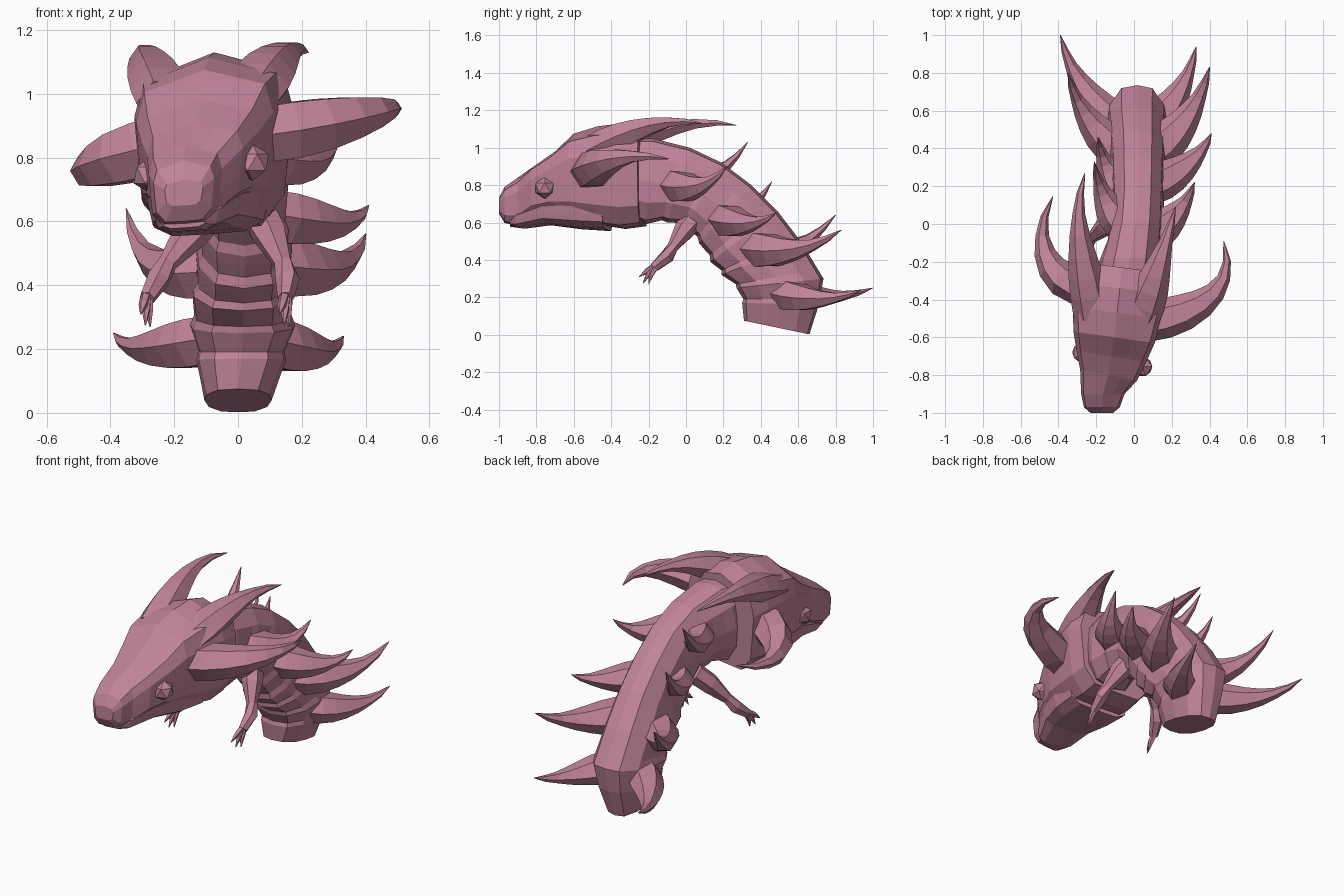
import bpy, bmesh, math
from mathutils import Vector as V

pink = bpy.data.materials.new("dusty pink")
pink.diffuse_color = (0.53, 0.23, 0.32, 1)


def loft(name, rings):
    """Skin a list of closed rings and cap both ends, flat shaded."""
    bm = bmesh.new()
    rows = [[bm.verts.new(p) for p in r] for r in rings]
    n = len(rows[0])
    for a, b in zip(rows, rows[1:]):
        for i in range(n):
            bm.faces.new((a[i], a[(i + 1) % n], b[(i + 1) % n], b[i]))
    bm.faces.new(rows[0])
    bm.faces.new(rows[-1])
    bmesh.ops.recalc_face_normals(bm, faces=bm.faces)
    me = bpy.data.meshes.new(name)
    bm.to_mesh(me)
    bm.free()
    me.materials.append(pink)
    ob = bpy.data.objects.new(name, me)
    bpy.context.collection.objects.link(ob)
    return ob


def tube(name, pts, radii, flat=1.0, sides=6):
    """Tapered tube along points; flat scales the vertical thickness."""
    pts = [V(p) for p in pts]
    rings = []
    for i, p in enumerate(pts):
        t = (pts[min(i + 1, len(pts) - 1)] - pts[max(i - 1, 0)]).normalized()
        side = t.cross(V((0, 0, 1))).normalized()
        up = side.cross(t)
        rings.append([p + side * math.cos(a) * radii[i] + up * math.sin(a) * radii[i] * flat
                      for a in (k * math.tau / sides for k in range(sides))])
    return loft(name, rings)


def horn(name, p0, p1, p2, p3, r, flat=1.0):
    """Curved horn on a cubic curve, thick at the root and running to a point."""
    p0, p1, p2, p3 = V(p0), V(p1), V(p2), V(p3)
    prof = [1.0, 1.02, 0.92, 0.74, 0.54, 0.34, 0.2, 0.02]
    pts = []
    for i in range(len(prof)):
        t = i / (len(prof) - 1)
        s = 1 - t
        pts.append(p0 * s**3 + p1 * 3 * s * s * t + p2 * 3 * s * t * t + p3 * t**3)
    return tube(name, pts, [r * k for k in prof], flat)


# Body: back point, belly point (y, z), centre x, half width
stations = [((0.66, 0.002), (0.31, 0.075), 0.00, 0.105),
            ((0.71, 0.16), (0.30, 0.17), 0.01, 0.14),
            ((0.735, 0.30), (0.27, 0.25), 0.015, 0.165),
            ((0.62, 0.49), (0.19, 0.32), 0.015, 0.16),
            ((0.49, 0.66), (0.13, 0.39), 0.02, 0.15),
            ((0.35, 0.80), (0.07, 0.49), 0.02, 0.145),
            ((0.19, 0.92), (0.00, 0.58), 0.02, 0.14),
            ((0.02, 1.00), (-0.10, 0.60), 0.01, 0.145),
            ((-0.18, 1.05), (-0.22, 0.59), -0.02, 0.165),
            ((-0.40, 1.05), (-0.40, 0.62), -0.06, 0.17)]
# Half outline across the body: (sideways, back-to-belly)
half = [(0.0, 1.0), (0.5, 0.93), (0.87, 0.55), (1.0, 0.0), (0.95, -0.5), (0.6, -0.9)]
outline = half + [(0.0, -1.0)] + [(-x, z) for x, z in half[:0:-1]]


def body_ring(back, belly, cx, hw, tuck):
    back, belly = V((0, *back)), V((0, *belly))
    mid, axis = (back + belly) / 2, (back - belly) / 2
    return [mid + V((cx + hw * u * (1 - tuck * (v < 0.2)), 0, 0))
            + axis * v * (1 - tuck * (v < -0.2)) for u, v in outline]


rings = []
for a, b in zip(stations, stations[1:]):
    for t, tuck in ((0.0, 0.0), (0.25, 0.07), (0.65, 0.03)):   # overlapping belly plates
        mix = lambda p, q: tuple(i * (1 - t) + j * t for i, j in zip(p, q))
        cx, hw = mix(a[2:], b[2:])
        if a is stations[0]:
            tuck = 0
        rings.append(body_ring(mix(a[0], b[0]), mix(a[1], b[1]), cx, hw, tuck))
rings.append(body_ring(*stations[-1], 0))
loft("body", rings)

# Head: y, centre x, half width, bottom z, top z
head = [(-1.0, -0.17, 0.06, 0.65, 0.73),
        (-0.97, -0.17, 0.095, 0.60, 0.79),
        (-0.90, -0.165, 0.115, 0.585, 0.84),
        (-0.80, -0.135, 0.15, 0.63, 0.91),
        (-0.70, -0.12, 0.185, 0.64, 0.98),
        (-0.60, -0.105, 0.215, 0.62, 1.075),
        (-0.47, -0.09, 0.235, 0.59, 1.115),
        (-0.34, -0.075, 0.245, 0.57, 1.13),
        (-0.23, -0.065, 0.235, 0.585, 1.10)]
half = [(0.0, 1.0), (0.45, 0.87), (0.88, 0.75), (1.0, 0.35), (0.95, -0.2), (0.9, -0.65), (0.6, -0.98)]
outline = half + [(0.0, -1.0)] + [(-x, z) for x, z in half[:0:-1]]


def head_ring(y, cx, hw, zb, zt):
    zm, h = (zb + zt) / 2, (zt - zb) / 2
    # slight roll and a swept-back lower edge
    return [(cx + hw * u, y - 0.03 * u * (y > -0.9), zm + h * v + 0.07 * hw * u) for u, v in outline]


loft("head", [head_ring(*s) for s in head])

# Lower jaw
loft("lower_jaw", [head_ring(*s) for s in
                   [(-0.94, -0.168, 0.07, 0.58, 0.63), (-0.88, -0.16, 0.10, 0.57, 0.66),
                    (-0.74, -0.13, 0.145, 0.59, 0.72), (-0.58, -0.105, 0.18, 0.57, 0.74),
                    (-0.42, -0.09, 0.19, 0.56, 0.74)]])

# Eyes
for name, pos in (("right_eye", (0.045, -0.755, 0.785)), ("left_eye", (-0.275, -0.68, 0.745))):
    bpy.ops.mesh.primitive_ico_sphere_add(subdivisions=1, radius=0.058, location=pos)
    eye = bpy.context.object
    eye.name = name
    eye.data.materials.append(pink)

# Brow horns on top and cheek horns at the sides
horn("right_brow_horn", (0.03, -0.50, 0.98), (0.10, -0.32, 1.08), (0.16, -0.14, 1.17), (0.22, 0.09, 1.13), 0.105, 0.85)
horn("left_brow_horn", (-0.22, -0.48, 0.97), (-0.25, -0.25, 1.06), (-0.34, 0.02, 1.17), (-0.26, 0.27, 1.12), 0.10, 0.85)
horn("right_cheek_horn", (0.06, -0.52, 0.87), (0.32, -0.48, 0.90), (0.56, -0.36, 0.99), (0.475, -0.09, 0.94), 0.105, 0.95)
horn("left_cheek_horn", (-0.22, -0.32, 0.85), (-0.43, -0.36, 0.79), (-0.57, -0.1, 0.70), (-0.43, 0.145, 0.80), 0.105, 0.95)

# Body spines: root and tip, bowed outward and down
spines = [("right", (0.09, 0.52, 0.22), (0.33, 0.94, 0.24), 0.095),
          ("right", (0.09, 0.37, 0.46), (0.40, 0.83, 0.56), 0.11),
          ("right", (0.09, 0.20, 0.62), (0.41, 0.48, 0.65), 0.10),
          ("right", (0.08, -0.06, 0.80), (0.32, 0.22, 0.90), 0.10),
          ("left", (-0.07, 0.52, 0.23), (-0.39, 1.0, 0.25), 0.095),
          ("left", (-0.07, 0.38, 0.44), (-0.35, 0.80, 0.64), 0.10),
          ("left", (-0.07, 0.19, 0.65), (-0.19, 0.46, 0.82), 0.09),
          ("left", (-0.07, 0.00, 0.84), (-0.21, 0.33, 1.03), 0.09)]
for i, (side, root, tip, r) in enumerate(spines):
    root, tip = V(root), V(tip)
    d = tip - root
    p1 = root + V((d.x * 0.48, d.y * 0.22, d.z * 0.1 - 0.03))
    p2 = root + V((d.x * 0.86, d.y * 0.6, d.z * 0.3 - 0.06))
    horn(f"{side}_spine_{i % 4 + 1}", root, p1, p2, tip, r, 0.9)

# Arms with three fingers each
for side, xs in (("right", (0.06, 0.10, 0.14, 0.155, 0.15)), ("left", (-0.09, -0.15, -0.22, -0.25, -0.285))):
    yz = [(0.05, 0.63), (-0.01, 0.56), (-0.07, 0.47), (-0.10, 0.42), (-0.17, 0.36)]
    pts = [(x, *p) for x, p in zip(xs, yz)]
    tube(side + "_arm", pts, [0.06, 0.056, 0.03, 0.038, 0.026])
    for k, (dx, dy, dz) in enumerate(((-0.02, -0.08, -0.05), (-0.005, -0.06, -0.085), (0.01, -0.03, -0.09))):
        x, y, z = pts[-1]
        tube(f"{side}_finger_{k + 1}",
             [(x, y + 0.02, z + 0.02), (x + dx * 0.6, y + dy * 0.5, z + dz * 0.4), (x + dx, y + dy, z + dz)],
             [0.018, 0.015, 0.002], sides=5)
